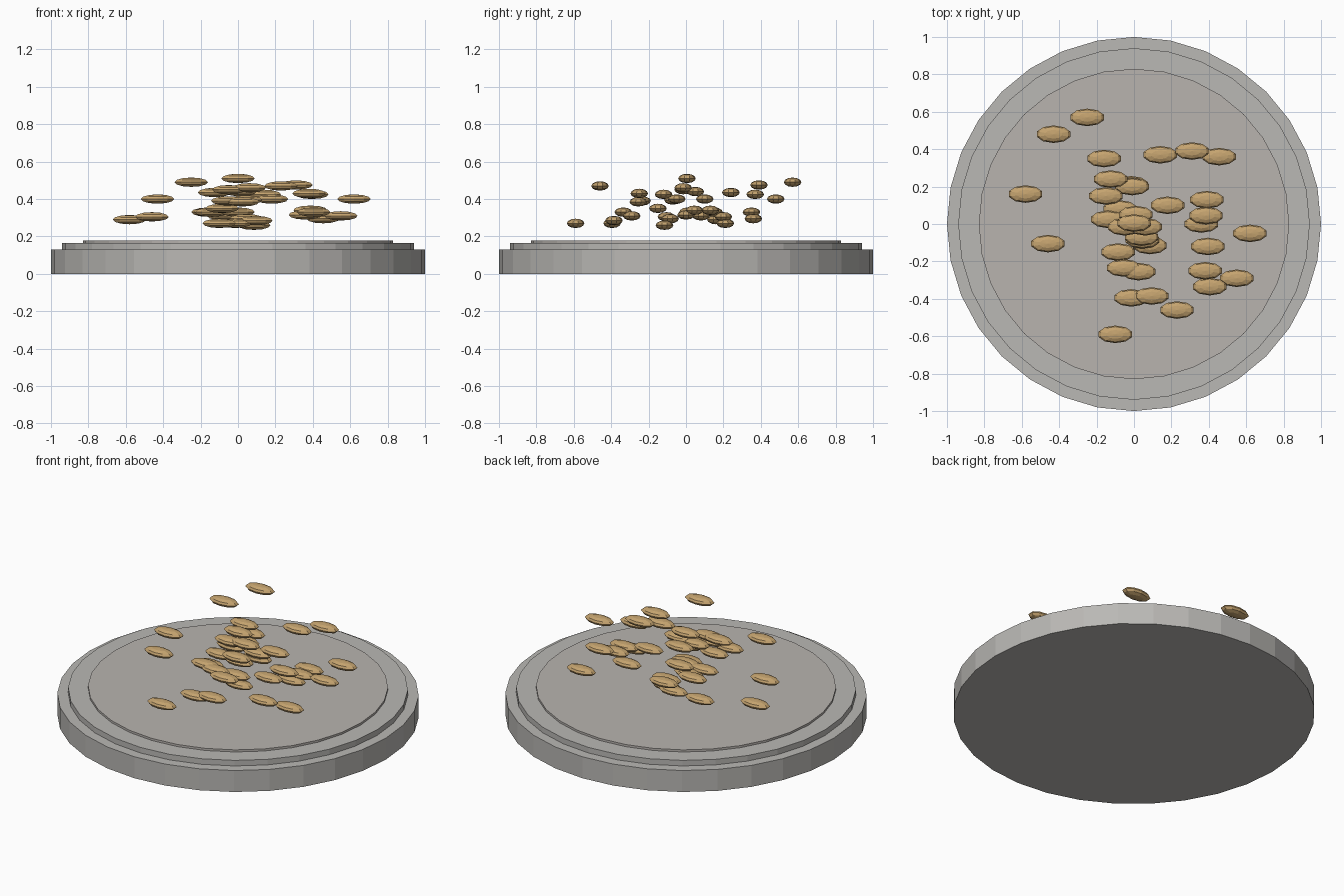
import bpy


def material(name, rgb):
    m = bpy.data.materials.new(name)
    m.diffuse_color = (*rgb, 1)
    return m


grey = material("stone_grey", (0.49, 0.48, 0.46))
warm = material("warm_grey", (0.48, 0.455, 0.43))
tan = material("grain_tan", (0.56, 0.37, 0.16))


# Stacked round plate: each disc is a little smaller and higher
def disc(name, radius, z0, z1, mat):
    bpy.ops.mesh.primitive_cylinder_add(vertices=32, radius=radius, depth=z1 - z0,
                                        location=(0, 0, (z0 + z1) / 2))
    ob = bpy.context.object
    ob.name = name
    ob.data.materials.append(mat)


disc("plate_base", 1.0, 0.0, 0.131, grey)
disc("plate_step", 0.94, 0.131, 0.165, grey)
disc("plate_top", 0.83, 0.165, 0.178, warm)

# Floating cloud of identical low-poly grains (x, y, z centres)
GRAINS = [
    (-.25, .57, .49), (-.43, .48, .40), (-.16, .35, .33), (.14, .37, .425),
    (.31, .39, .475), (.455, .36, .295), (-.58, .16, .29), (-.125, .24, .435),
    (-.015, .21, .27), (-.01, .20, .305), (-.15, .15, .33), (.18, .10, .40),
    (.39, .13, .34), (.385, .045, .34), (.36, 0, .315), (.62, -.05, .40),
    (.395, -.12, .425), (-.46, -.105, .305), (-.14, .025, .33), (-.075, .08, .31),
    (.01, .05, .44), (0, .005, .51), (.06, -.015, .46), (-.05, -.015, .45),
    (0, .01, .33), (.04, -.07, .395), (.045, -.085, .295), (.085, -.115, .26),
    (-.085, -.15, .35), (-.055, -.235, .39), (.025, -.255, .385), (.38, -.25, .43),
    (.55, -.29, .31), (.405, -.335, .33), (-.015, -.395, .27), (.095, -.385, .285),
    (.23, -.46, .47), (-.10, -.59, .27),
]

bpy.ops.mesh.primitive_uv_sphere_add(segments=10, ring_count=6, radius=1)
first = bpy.context.object
first.data.materials.append(tan)
for v in first.data.vertices:
    v.co.x *= 0.094
    v.co.y *= 0.047
    v.co.z *= 0.025
first.name = "grain_01"
first.location = GRAINS[0]
for i, p in enumerate(GRAINS[1:], 2):
    ob = bpy.data.objects.new(f"grain_{i:02d}", first.data)
    ob.location = p
    bpy.context.collection.objects.link(ob)
